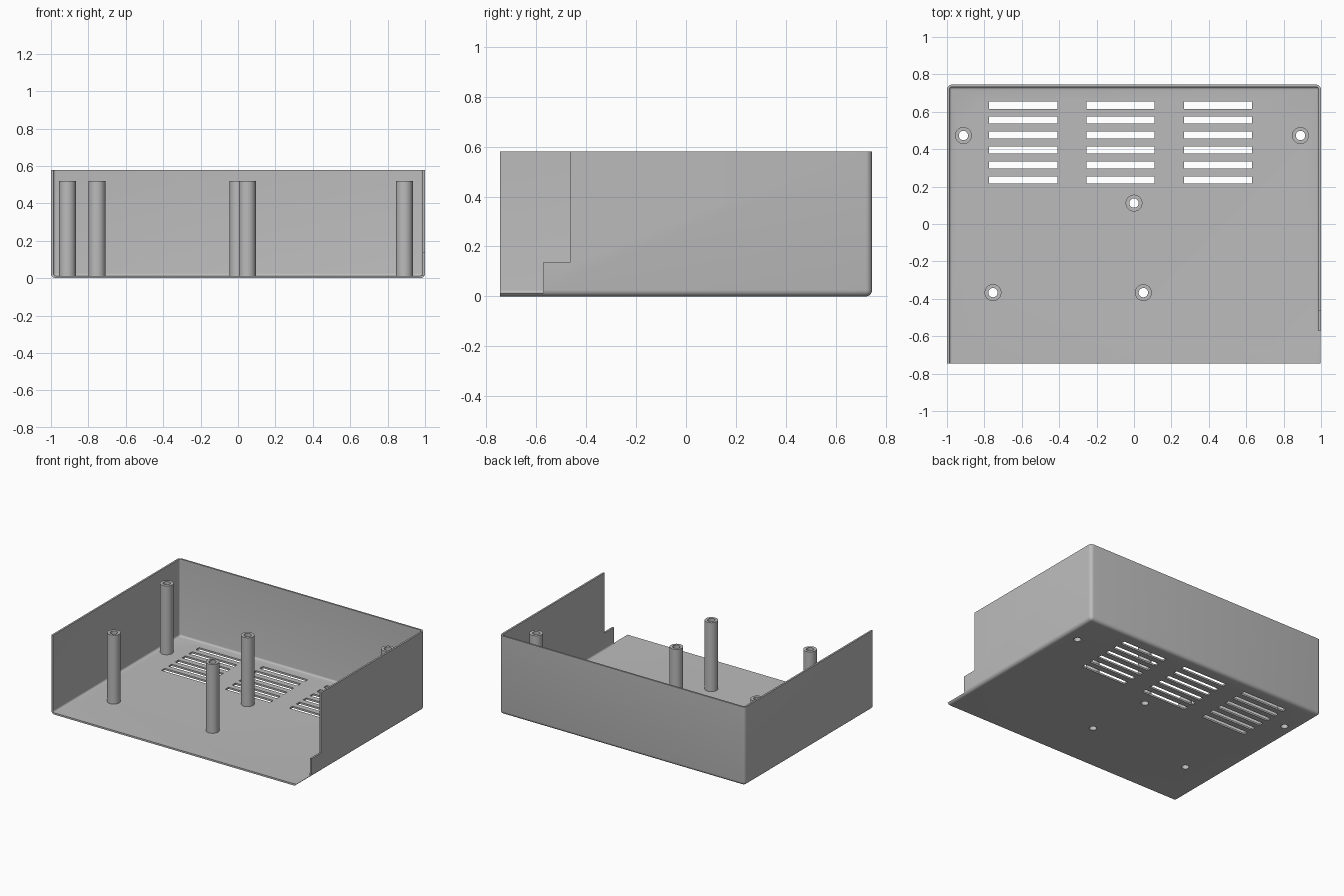
import bpy
import bmesh
from math import radians
from mathutils import Matrix, Vector

if "Cube" in bpy.data.objects:
    bpy.data.objects.remove(bpy.data.objects["Cube"], do_unlink=True)

HX, HY, H = 1.0, 0.745, 0.58      # half width, half depth, height
WALL, ROUND = 0.013, 0.026
POST_R, HOLE_R, POST_TOP = 0.045, 0.025, 0.52
POSTS = [(-0.912, 0.473), (0.89, 0.473), (0.0, 0.112), (-0.754, -0.367), (0.05, -0.367)]

grey = bpy.data.materials.new("grey plastic")
grey.use_nodes = True
colour = (0.5, 0.5, 0.5, 1)
grey.diffuse_color = colour
grey.node_tree.nodes["Principled BSDF"].inputs["Base Color"].default_value = colour


def make_object(name, bm):
    bmesh.ops.recalc_face_normals(bm, faces=bm.faces)
    mesh = bpy.data.meshes.new(name)
    bm.to_mesh(mesh)
    bm.free()
    mesh.materials.append(grey)
    obj = bpy.data.objects.new(name, mesh)
    bpy.context.collection.objects.link(obj)
    return obj


def add_box(bm, low, high):
    low, high = Vector(low), Vector(high)
    matrix = Matrix.Translation((low + high) / 2) @ Matrix.Diagonal((*(high - low), 1))
    return bmesh.ops.create_cube(bm, size=1, matrix=matrix)["verts"]


def activate(obj):
    bpy.ops.object.select_all(action="DESELECT")
    obj.select_set(True)
    bpy.context.view_layer.objects.active = obj


def smooth(obj):
    activate(obj)
    bpy.ops.object.shade_smooth_by_angle(angle=radians(35))


# Case: floor, two sides and back, rounded where they meet
bm = bmesh.new()
add_box(bm, (-HX, -HY, 0), (HX, HY, H))
bm.normal_update()
open_faces = [f for f in bm.faces if f.normal.z > 0.9 or f.normal.y < -0.9]
bmesh.ops.delete(bm, geom=open_faces, context="FACES")
corners = [e for e in bm.edges if len(e.link_faces) == 2]
bmesh.ops.bevel(bm, geom=corners, offset=ROUND, segments=5, profile=0.5, affect="EDGES")
# An open shell needs its direction checked: the floor must face down
bmesh.ops.recalc_face_normals(bm, faces=bm.faces)
bm.normal_update()
floor = max(bm.faces, key=lambda f: f.calc_area() if abs(f.normal.z) > 0.9 else 0)
floor_up = floor.normal.z > 0
case = make_object("case", bm)
if floor_up:
    case.data.flip_normals()
shell = case.modifiers.new("wall thickness", "SOLIDIFY")
shell.thickness = WALL
shell.offset = -1
shell.use_even_offset = True

# Cutter for vent slots and screw holes
bm = bmesh.new()
for x in (-0.775, -0.255, 0.267):
    for row in range(6):
        y = 0.235 + row * 0.08
        add_box(bm, (x, y - 0.019, -0.1), (x + 0.365, y + 0.019, 0.1))
for x, y in POSTS:
    bmesh.ops.create_cone(bm, cap_ends=True, segments=32, radius1=HOLE_R, radius2=HOLE_R,
                          depth=0.2, matrix=Matrix.Translation((x, y, 0)))
vent_cutter = make_object("vent_cutter", bm)

# Cutter for the stepped front of the left wall
bm = bmesh.new()
steps = [(-0.9, WALL + 0.001), (-0.57, WALL + 0.001), (-0.57, 0.137),
         (-0.463, 0.137), (-0.463, 0.7), (-0.9, 0.7)]
face = bm.faces.new([bm.verts.new((0.95, y, z)) for y, z in steps])
extruded = bmesh.ops.extrude_face_region(bm, geom=[face])["geom"]
bmesh.ops.translate(bm, vec=(0.15, 0, 0),
                    verts=[v for v in extruded if isinstance(v, bmesh.types.BMVert)])
step_cutter = make_object("step_cutter", bm)

for cutter in (vent_cutter, step_cutter):
    cutter.hide_render = True
    cut = case.modifiers.new(cutter.name, "BOOLEAN")
    cut.operation = "DIFFERENCE"
    cut.solver = "EXACT"
    cut.object = cutter
activate(case)
for name in [m.name for m in case.modifiers]:
    bpy.ops.object.modifier_apply(modifier=name)
for cutter in (vent_cutter, step_cutter):
    bpy.data.objects.remove(cutter, do_unlink=True)
smooth(case)

# Hollow screw posts
for number, (x, y) in enumerate(POSTS, 1):
    bm = bmesh.new()
    outline = [(HOLE_R, WALL), (POST_R, WALL), (POST_R, POST_TOP), (HOLE_R, POST_TOP)]
    verts = [bm.verts.new((r, 0, z)) for r, z in outline]
    edges = [bm.edges.new((verts[i], verts[(i + 1) % 4])) for i in range(4)]
    bmesh.ops.spin(bm, geom=verts + edges, cent=(0, 0, 0), axis=(0, 0, 1),
                   angle=radians(360), steps=32, use_merge=True)
    bmesh.ops.remove_doubles(bm, verts=bm.verts, dist=0.0001)
    post = make_object(f"screw_post_{number}", bm)
    post.location = (x, y, 0)
    smooth(post)
